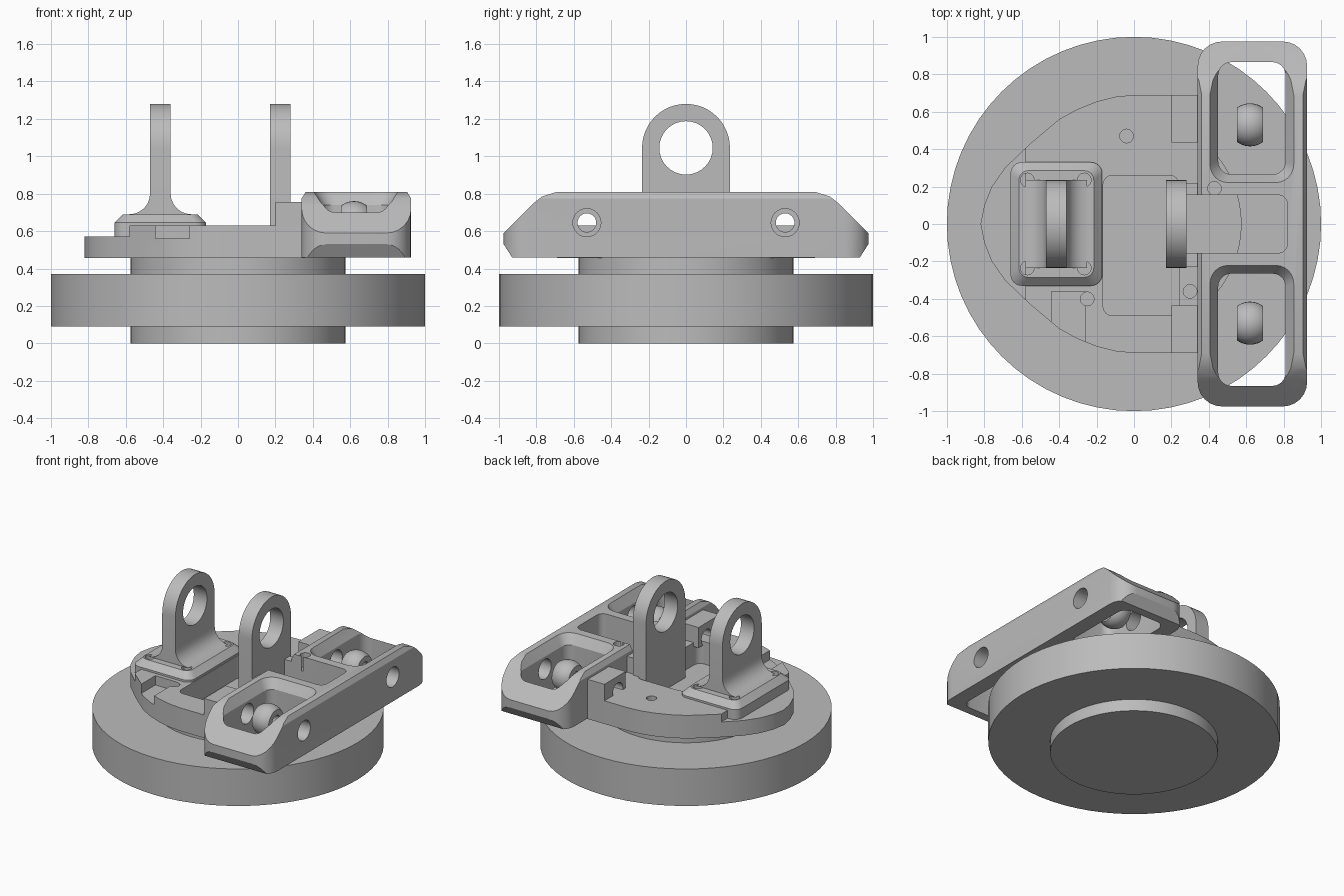
import bpy, bmesh
from math import sin, cos, pi, sqrt

if "Cube" in bpy.data.objects:
    bpy.data.objects.remove(bpy.data.objects["Cube"])

GREY = (0.5, 0.5, 0.5, 1)
grey = bpy.data.materials.new("machined grey")
grey.use_nodes = True
grey.diffuse_color = GREY
grey.node_tree.nodes["Principled BSDF"].inputs["Base Color"].default_value = GREY


def solid(name, loops):
    """Closed solid lofted through matching loops of 3D points."""
    bm = bmesh.new()
    rings = [[bm.verts.new(p) for p in loop] for loop in loops]
    n = len(rings[0])
    for a, b in zip(rings, rings[1:]):
        for i in range(n):
            j = (i + 1) % n
            bm.faces.new((a[i], a[j], b[j], b[i]))
    bm.faces.new(rings[0])
    bm.faces.new(rings[-1])
    bmesh.ops.recalc_face_normals(bm, faces=bm.faces)
    mesh = bpy.data.meshes.new(name)
    bm.to_mesh(mesh)
    bm.free()
    mesh.materials.append(grey)
    obj = bpy.data.objects.new(name, mesh)
    bpy.context.collection.objects.link(obj)
    return obj


def along_x(pts, x):
    return [(x, a, b) for a, b in pts]


def along_y(pts, y):
    return [(a, y, b) for a, b in pts]


def along_z(pts, z):
    return [(a, b, z) for a, b in pts]


def prism(name, pts, lo, hi, axis=along_z):
    return solid(name, [axis(pts, lo), axis(pts, hi)])


def circle(u, v, r, n=24):
    return [(u + r * cos(2 * pi * i / n), v + r * sin(2 * pi * i / n)) for i in range(n)]


def rounded(u0, u1, v0, v1, r, n=6):
    pts = []
    for k, (u, v) in enumerate([(u1 - r, v1 - r), (u0 + r, v1 - r), (u0 + r, v0 + r), (u1 - r, v0 + r)]):
        for i in range(n + 1):
            a = pi / 2 * (k + i / n)
            pts.append((u + r * cos(a), v + r * sin(a)))
    return pts


def box(name, x0, x1, y0, y1, z0, z1):
    return prism(name, [(x0, y0), (x1, y0), (x1, y1), (x0, y1)], z0, z1)


def combine(obj, others, operation="DIFFERENCE"):
    """Apply boolean operations and discard the tools."""
    for other in others:
        mod = obj.modifiers.new("boolean", "BOOLEAN")
        mod.operation, mod.solver, mod.object = operation, "EXACT", other
        bpy.context.view_layer.update()
        graph = bpy.context.evaluated_depsgraph_get()
        mesh = bpy.data.meshes.new_from_object(obj.evaluated_get(graph))
        obj.modifiers.clear()
        obj.data = mesh
        bpy.data.objects.remove(other)
    return obj


# Round base and hub
prism("base_disc", circle(0, 0, 1.0, 64), 0.09, 0.37)
prism("hub_lower", circle(0, 0, 0.575, 64), 0, 0.1)
prism("hub_upper", circle(0, 0, 0.575, 64), 0.36, 0.46)

# Teardrop deck with a raised tier
half = [(0.36, 0.69), (0.0, 0.69), (-0.1, 0.68), (-0.2, 0.655), (-0.3, 0.615), (-0.4, 0.56),
        (-0.56, 0.425), (-0.69, 0.3), (-0.76, 0.2), (-0.8, 0.1)]
outline = half + [(-0.82, 0)] + [(x, -y) for x, y in reversed(half)]
deck = prism("deck", outline, 0.455, 0.63)
bolts = [(-0.04, 0.47), (-0.25, -0.4), (0.3, -0.36)]
cuts = [box("cut", -1, -0.58, -1, 1, 0.57, 0.7),
        box("cut", -0.44, -0.26, -0.8, -0.36, 0.56, 0.7),
        prism("cut", rounded(-0.165, 0.24, -0.49, 0.26, 0.05), 0.4, 0.7),
        prism("cut", rounded(0.2, 0.82, -0.155, 0.155, 0.05), 0.4, 0.7)]
cuts += [prism("cut", circle(x, y, 0.037, 12), 0.5, 0.7) for x, y in bolts]
combine(deck, cuts)

# Lug profile: straight sides with a round top
def arch(bottom, r=0.235, centre=1.045):
    top = [(r * cos(pi * i / 24), centre + r * sin(pi * i / 24)) for i in range(25)]
    return [(r, bottom)] + top + [(-r, bottom)]


for name, x0, x1, bottom in (("rear_lug", -0.47, -0.36, 0.6), ("inner_lug", 0.17, 0.28, 0.46)):
    lug = prism(name, arch(bottom), x0, x1, along_x)
    combine(lug, [prism("cut", circle(0, 1.045, 0.143, 32), x0 - 0.1, x1 + 0.1, along_x)])

# Foot of the rear lug with chamfered top, fillets and bolt holes
foot = solid("rear_lug_foot", [
    along_z(rounded(-0.66, -0.17, -0.33, 0.33, 0.06), 0.57),
    along_z(rounded(-0.66, -0.17, -0.33, 0.33, 0.06), 0.645),
    along_z(rounded(-0.615, -0.215, -0.285, 0.285, 0.05), 0.69)])
combine(foot, [prism("cut", circle(x, y, 0.037, 12), 0.6, 0.8)
               for x in (-0.57, -0.265) for y in (-0.235, 0.235)])
R = 0.11
arc = [(0.055 + R - R * cos(pi / 2 * i / 6), 0.69 + R - R * sin(pi / 2 * i / 6)) for i in range(7)]
flare = [(-0.415 + d, z) for d, z in arc] + [(-0.415 - d, z) for d, z in reversed(arc)]
prism("rear_lug_fillet", flare, -0.235, 0.235, along_y)

# Cross bar: side profile trimmed to a rounded plan
side = [(0.93, 0.46), (0.975, 0.53), (0.975, 0.59), (0.82, 0.745), (0.77, 0.785), (0.69, 0.81)]
bar = prism("cross_bar", side + [(-y, z) for y, z in reversed(side)], 0.3, 1.0, along_x)
combine(bar, [solid("trim", [
    along_z(rounded(0.34, 0.925, -0.975, 0.975, 0.13), 0.4),
    along_z(rounded(0.34, 0.925, -0.975, 0.975, 0.13), 0.775),
    along_z(rounded(0.365, 0.9, -0.95, 0.95, 0.11), 0.815)])], "INTERSECT")
cuts = [prism("cut", rounded(0.2, 0.82, -0.155, 0.155, 0.05), 0.4, 0.9)]
for s in (-1, 1):
    y0, y1 = sorted((s * 0.265, s * 0.865))
    cuts.append(solid("cut", [
        along_z(rounded(0.45, 0.81, y0, y1, 0.07), 0.4),
        along_z(rounded(0.45, 0.81, y0, y1, 0.07), 0.74),
        along_z(rounded(0.4, 0.86, y0 - 0.05, y1 + 0.05, 0.1), 0.82)]))
    cuts.append(prism("cut", circle(s * 0.53, 0.645, 0.075), 0.1, 1.1, along_x))
cuts.append(prism("cut", circle(0.43, 0.19, 0.037, 12), 0.7, 0.9))
combine(bar, cuts)

# Bridge between the inner lug and the bar
bridge = box("bar_bridge", 0.27, 0.36, -0.23, 0.22, 0.46, 0.75)
combine(bridge, [box("cut", 0.2, 0.5, -0.155, 0.155, 0.4, 0.9)])

for s, label in ((-1, "front"), (1, "back")):
    # Drilled blocks on the deck
    y0, y1 = sorted((s * 0.435, s * 0.69))
    block = box(label + "_bored_block", 0.2, 0.35, y0, y1, 0.6, 0.755)
    combine(block, [prism("cut", circle(s * 0.53, 0.645, 0.06), 0.1, 0.5, along_x)])
    # Truncated bearing ball in each pocket
    stations = [-0.07 + 0.014 * i for i in range(11)]
    ball = solid(label + "_bearing_ball", [
        along_x(circle(s * 0.53, 0.645, sqrt(0.115 ** 2 - t * t), 32), 0.62 + t) for t in stations])
    combine(ball, [prism("cut", circle(s * 0.53, 0.645, 0.05), 0.4, 0.8, along_x)])

# Smooth the round surfaces, keep the edges sharp
bpy.ops.object.select_all(action="DESELECT")
for obj in bpy.context.collection.objects:
    if obj.type == "MESH" and grey.name in obj.data.materials:
        obj.select_set(True)
        bpy.context.view_layer.objects.active = obj
bpy.ops.object.shade_smooth_by_angle(angle=pi / 6)
